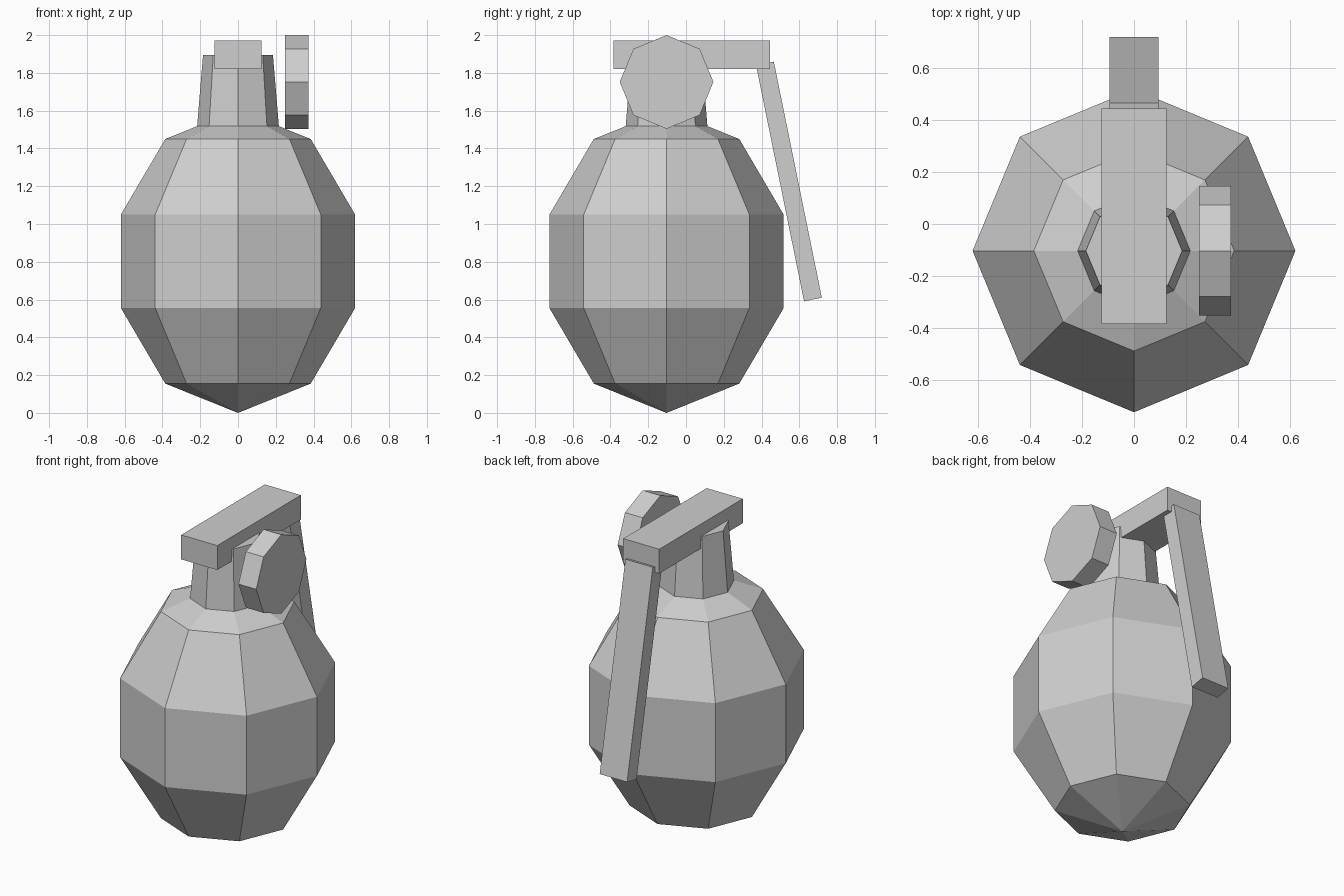
import bpy
import bmesh
import math
from mathutils import Matrix

default = bpy.data.objects.get("Cube")
if default:
    bpy.data.objects.remove(default, do_unlink=True)

AXIS_Y = -0.103   # the round parts share this axis
SIDES = 8

# Single flat grey
grey = bpy.data.materials.new("light grey")
GREY = (0.62, 0.62, 0.62, 1.0)
grey.diffuse_color = GREY
grey.use_nodes = True
grey.node_tree.nodes["Principled BSDF"].inputs["Base Color"].default_value = GREY


def finish(name, bm):
    bmesh.ops.recalc_face_normals(bm, faces=bm.faces)
    mesh = bpy.data.meshes.new(name)
    bm.to_mesh(mesh)
    bm.free()
    mesh.materials.append(grey)
    obj = bpy.data.objects.new(name, mesh)
    bpy.context.collection.objects.link(obj)
    return obj


def lathe(name, profile):
    """Faceted solid of revolution from (radius, height) points."""
    bm = bmesh.new()
    verts = [bm.verts.new((r, 0, z)) for r, z in profile]
    edges = [bm.edges.new(pair) for pair in zip(verts, verts[1:])]
    bmesh.ops.spin(bm, geom=verts + edges, cent=(0, 0, 0), axis=(0, 0, 1),
                   angle=math.tau, steps=SIDES)
    bmesh.ops.remove_doubles(bm, verts=bm.verts, dist=0.001)
    obj = finish(name, bm)
    obj.location.y = AXIS_Y
    return obj


def box(name, size, location, tilt=0.0):
    bm = bmesh.new()
    bmesh.ops.create_cube(bm, size=1, matrix=Matrix.Diagonal((*size, 1)))
    obj = finish(name, bm)
    obj.location = location
    obj.rotation_euler.x = math.radians(tilt)
    return obj


# Faceted body and tapered neck
lathe("body", [(0, 0), (0.385, 0.155), (0.62, 0.555),
               (0.62, 1.05), (0.385, 1.45), (0, 1.605)])
lathe("neck", [(0, 1.45), (0.222, 1.45), (0.185, 1.895), (0, 1.895)])

# Top bar and the long handle hanging behind it
box("top_bar", (0.25, 0.828, 0.153), (0, 0.03, 1.896))
box("handle", (0.19, 0.096, 1.275), (0, 0.545, 1.225), 11.5)

# Side disc, octagonal, standing on the model's left
bm = bmesh.new()
bmesh.ops.create_cone(bm, cap_ends=True, segments=SIDES, radius1=0.248,
                      radius2=0.248, depth=0.123,
                      matrix=Matrix.Rotation(math.pi / 2, 4, "Y"))
disc = finish("side_disc", bm)
disc.location = (0.311, AXIS_Y, 1.752)
